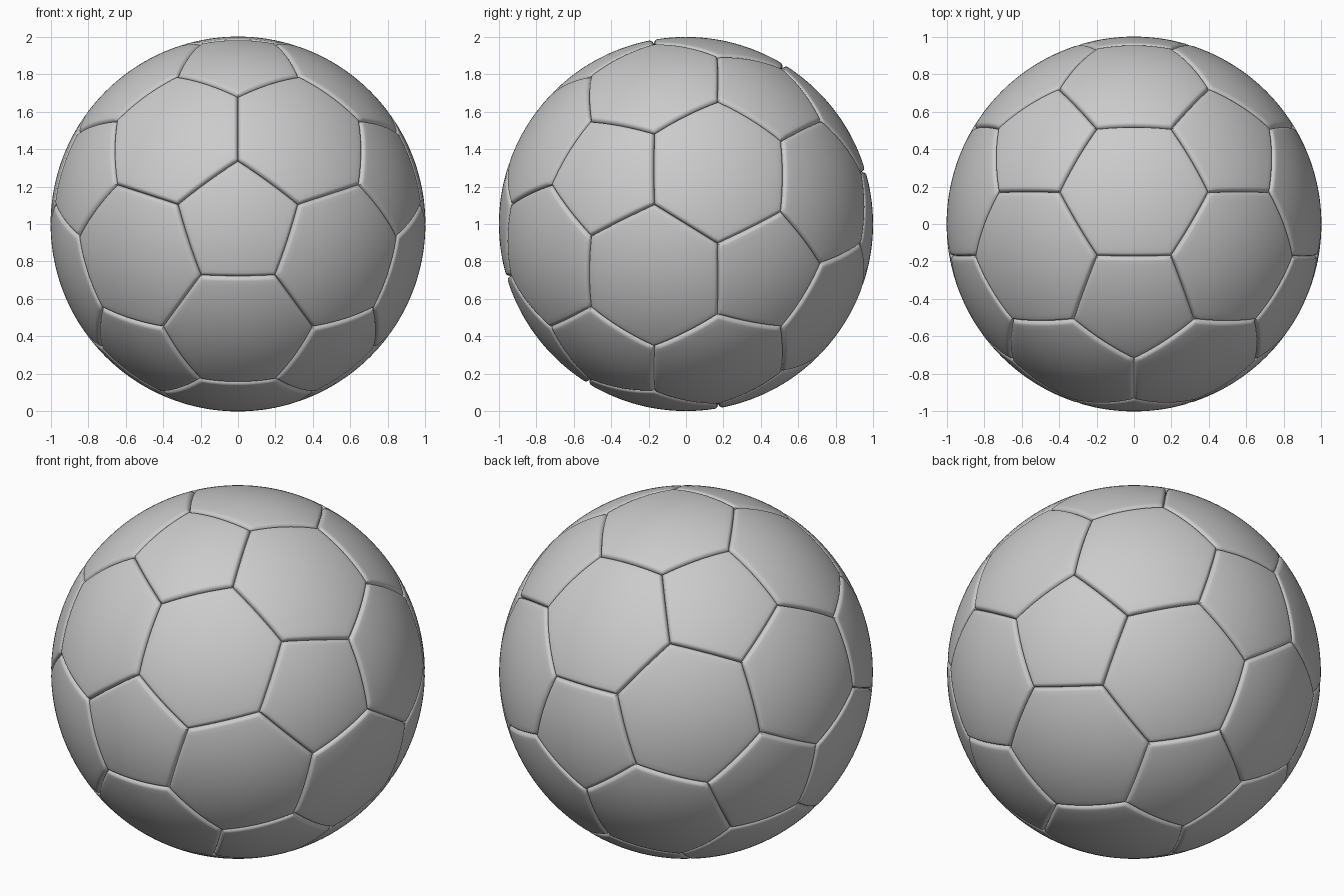
import bpy, bmesh
from math import sin, cos, pi, sqrt, atan2, radians
from mathutils import Vector
from itertools import combinations

if "Cube" in bpy.data.objects:
    bpy.data.objects.remove(bpy.data.objects["Cube"])

CENTRE = Vector((0, 0, 1))
SEG = 14                 # divisions along each panel side
WIDTH, DEPTH = 0.024, 0.028   # rounded seam: half width and depth

# Icosahedron directions: poles at front and back, two rings of five between
h, r = 1 / sqrt(5), 2 / sqrt(5)
ico = [Vector((0, -1, 0)), Vector((0, 1, 0))]
for k in range(5):
    a = 2 * pi * k / 5
    ico.append(Vector((r * sin(a), -h, r * cos(a))))
    ico.append(Vector((r * sin(a + pi), h, r * cos(a + pi))))


def near(i, j):
    return i != j and ico[i].dot(ico[j]) > 0.4


def cut(i, j):
    """Truncation point on the edge i-j, close to i."""
    return ((2 * ico[i] + ico[j]) / 3).normalized()


def ordered(points):
    """Sort points counter-clockwise seen from outside."""
    c = sum(points, Vector()) / len(points)
    n = c.normalized()
    u = (points[0] - c).normalized()
    v = n.cross(u)
    return c, sorted(points, key=lambda p: atan2((p - c).dot(v), (p - c).dot(u)))


def add_panel(bm, points):
    """Spherical panel made of concentric rings, rolled down at the seam."""
    c, pts = ordered(points)
    n = len(pts)
    apothem = ((pts[0] + pts[1]) / 2 - c).length
    border = [pts[i].lerp(pts[(i + 1) % n], s / SEG)
              for i in range(n) for s in range(SEG)]
    inner = 1 - WIDTH / apothem
    rings = [(inner * k / 12, 1.0) for k in range(1, 12)]
    for k in range(7):
        a = k / 6 * pi / 2
        rings.append((1 - WIDTH * (1 - sin(a)) / apothem,
                      1 - DEPTH * (1 - cos(a))))
    mid = bm.verts.new(c.normalized() + CENTRE)
    prev = None
    for t, rad in rings:
        ring = [bm.verts.new(c.lerp(p, t).normalized() * rad + CENTRE) for p in border]
        for i in range(len(ring)):
            j = (i + 1) % len(ring)
            if prev:
                bm.faces.new((prev[i], ring[i], ring[j], prev[j]))
            else:
                bm.faces.new((mid, ring[i], ring[j]))
        prev = ring


def build(name, panels):
    bm = bmesh.new()
    for p in panels:
        add_panel(bm, p)
    mesh = bpy.data.meshes.new(name)
    bm.to_mesh(mesh)
    bm.free()
    ob = bpy.data.objects.new(name, mesh)
    bpy.context.collection.objects.link(ob)
    bpy.ops.object.select_all(action='DESELECT')
    ob.select_set(True)
    bpy.context.view_layer.objects.active = ob
    bpy.ops.object.shade_smooth_by_angle(angle=radians(40))


# Twelve pentagon panels, one around each icosahedron corner
build("pentagon_panels",
      [[cut(i, j) for j in range(12) if near(i, j)] for i in range(12)])

# Twenty hexagon panels, one on each icosahedron face
build("hexagon_panels",
      [[cut(i, j) for i in f for j in f if i != j]
       for f in combinations(range(12), 3)
       if all(near(i, j) for i, j in combinations(f, 2))])
